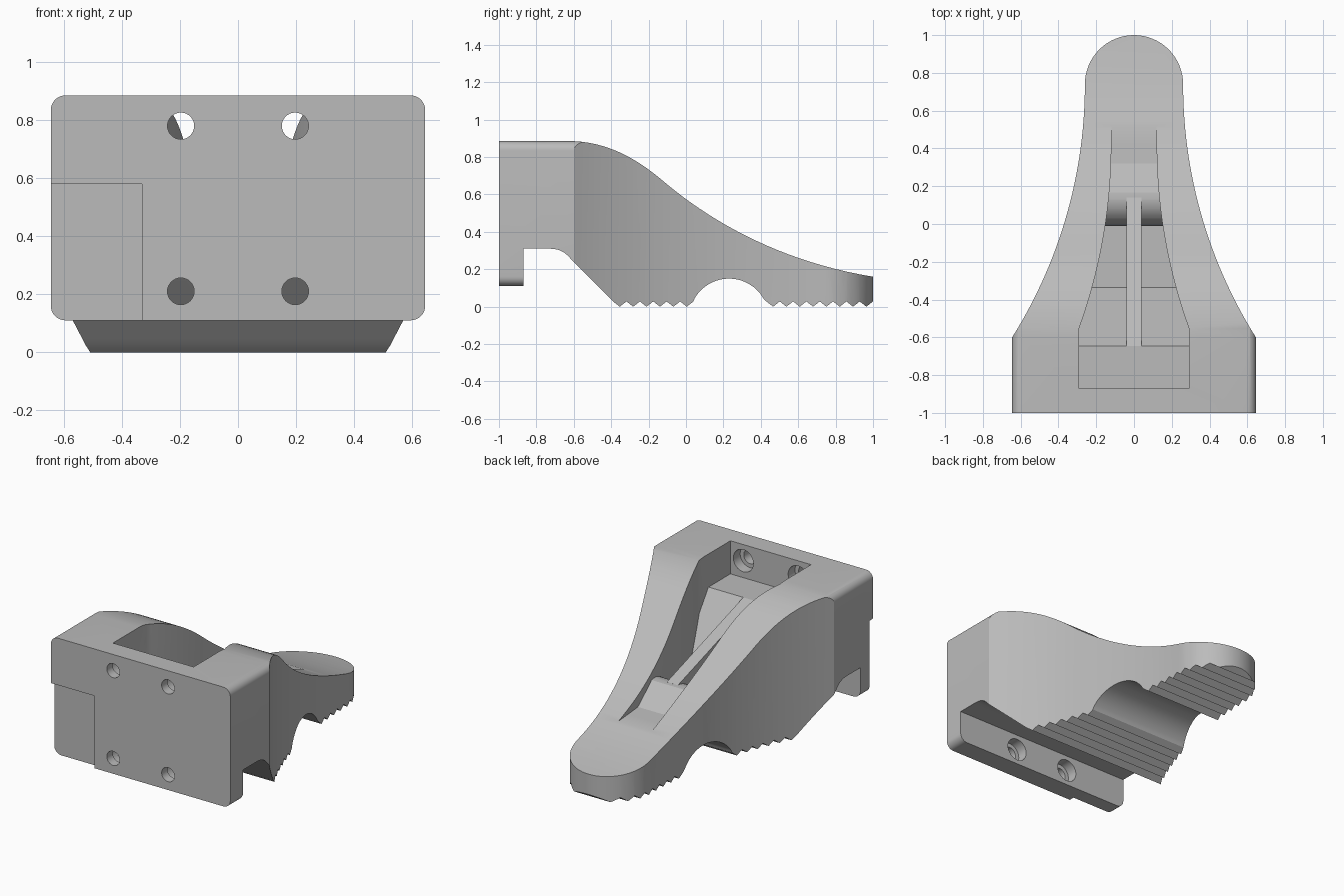
import bpy
import bmesh
import math
from mathutils import Vector
from mathutils.geometry import interpolate_bezier

cube = bpy.data.objects.get("Cube")
if cube:
    bpy.data.objects.remove(cube, do_unlink=True)

grey = bpy.data.materials.new("plain grey")
grey.use_nodes = True
colour = (0.5, 0.5, 0.5, 1)
grey.diffuse_color = colour
grey.node_tree.nodes["Principled BSDF"].inputs["Base Color"].default_value = colour


def prism(name, points, axis, low, high):
    """Extrude a 2D outline along x, y or z."""
    place = {"x": lambda a, b, c: (c, a, b),
             "y": lambda a, b, c: (a, c, b),
             "z": lambda a, b, c: (a, b, c)}[axis]
    bm = bmesh.new()
    face = bm.faces.new([bm.verts.new(place(a, b, low)) for a, b in points])
    extruded = bmesh.ops.extrude_face_region(bm, geom=[face])["geom"]
    moved = [v for v in extruded if isinstance(v, bmesh.types.BMVert)]
    bmesh.ops.translate(bm, verts=moved, vec=place(0, 0, high - low))
    bmesh.ops.recalc_face_normals(bm, faces=bm.faces)
    mesh = bpy.data.meshes.new(name)
    bm.to_mesh(mesh)
    bm.free()
    mesh.materials.append(grey)
    obj = bpy.data.objects.new(name, mesh)
    bpy.context.collection.objects.link(obj)
    return obj


def combine(obj, other, operation):
    """Apply a boolean and remove the helper."""
    mod = obj.modifiers.new("boolean", "BOOLEAN")
    mod.operation = operation
    mod.solver = "EXACT"
    mod.object = other
    bpy.context.view_layer.objects.active = obj
    bpy.ops.object.modifier_apply(modifier=mod.name)
    bpy.data.objects.remove(other, do_unlink=True)


def arc(cx, cy, r, start, end, steps):
    angles = [math.radians(start + (end - start) * i / steps) for i in range(steps + 1)]
    return [(cx + r * math.cos(a), cy + r * math.sin(a)) for a in angles]


def bezier(p0, p1, p2, p3, steps):
    pts = interpolate_bezier(*[Vector((*p, 0)) for p in (p0, p1, p2, p3)], steps)
    return [(p.x, p.y) for p in pts]


def flare(x_end, y_end, x_start, y_start, steps):
    """Concave side edge, parallel to y at its far end."""
    dx, dy = x_start - x_end, y_end - y_start
    r = (dx * dx + dy * dy) / (2 * dx)
    ys = [y_start + dy * i / steps for i in range(steps + 1)]
    return [(x_end + r - math.sqrt(r * r - (y_end - y) ** 2), y) for y in ys]


def mirrored(half):
    return half + [(-x, y) for x, y in reversed(half) if x > 0.0001]


def teeth(start, end, count):
    pitch = (end - start) / count
    pts = []
    for i in range(count):
        pts += [(start + pitch * i, 0.028), (start + pitch * (i + 0.5), 0)]
    return pts + [(end, 0.028)]


# Side profile: lip, underside ramp, toothed sole with arch, swept top
side = [(-1, 0.885), (-1, 0.11), (-0.87, 0.11), (-0.87, 0.31)]
side += bezier((-0.73, 0.31), (-0.68, 0.31), (-0.65, 0.295), (-0.62, 0.26), 8)
side += teeth(-0.39, 0.04, 6)
side += arc(0.23, -0.063, 0.213, 150, 30, 28)
side += teeth(0.43, 1.0, 8)
top = bezier((-0.6, 0.885), (-0.4, 0.875), (-0.25, 0.78), (-0.12, 0.67), 16)
top += bezier((-0.12, 0.67), (0.08, 0.5), (0.45, 0.25), (1.0, 0.16), 24)[1:]
side += reversed(top)
body = prism("clamp_body", side, "x", -0.8, 0.8)

# Plan outline: square heel, flared sides, round toe
plan = [(0.645, -1.1)] + flare(0.26, 0.74, 0.645, -0.6, 28)
plan += arc(0, 0.74, 0.26, 0, 90, 16)[1:]
combine(body, prism("plan", mirrored(plan), "z", -0.5, 1.5), "INTERSECT")

# Front outline with rounded corners
front = [(0.595, -0.2)] + arc(0.595, 0.16, 0.05, -90, 0, 8)
front += arc(0.595, 0.835, 0.05, 0, 90, 8)
combine(body, prism("front", mirrored(front), "y", -1.2, 1.2), "INTERSECT")

# Open pocket with shelf, ramp, low floor and rounded hump
floor = [(-1.2, 1.3), (-1.2, 0.67), (-0.645, 0.67), (-0.335, 0.23), (-0.01, 0.23)]
floor += arc(0.14, 0.27, 0.15, 180, 80, 14)
floor += [(0.32, 0.305), (0.54, 0.288), (0.54, 1.3)]
pocket = prism("pocket", floor, "x", -0.5, 0.5)
opening = [(0.29, -0.87)] + flare(0.12, 0.42, 0.29, -0.55, 20) + [(0.12, 0.54)]
combine(pocket, prism("opening", mirrored(opening), "z", 0, 1.5), "INTERSECT")
combine(body, pocket, "DIFFERENCE")

# Screw holes with counterbores on the inner side
for x in (-0.197, 0.197):
    for z in (0.78, 0.21):
        for r, y0, y1 in ((0.046, -1.1, -0.84), (0.072, -0.94, -0.84)):
            ring = arc(x, z, r, 0, 360, 32)[:-1]
            combine(body, prism("hole", ring, "y", y0, y1), "DIFFERENCE")

# Shallow recess at the lower front corner
recess = [(-0.8, -0.1), (-0.33, -0.1), (-0.33, 0.58), (-0.8, 0.58)]
combine(body, prism("recess", recess, "y", -1.1, -0.965), "DIFFERENCE")

# Central stiffening rib
rib = prism("centre_rib", [(-0.645, 0.67), (0.14, 0.42), (0.1, 0.18),
                           (-0.33, 0.18), (-0.645, 0.6)], "x", -0.04, 0.04)

# Smooth curved faces and keep hard edges
bpy.ops.object.select_all(action="DESELECT")
body.select_set(True)
rib.select_set(True)
bpy.context.view_layer.objects.active = body
bpy.ops.object.shade_smooth_by_angle(angle=math.radians(25))
